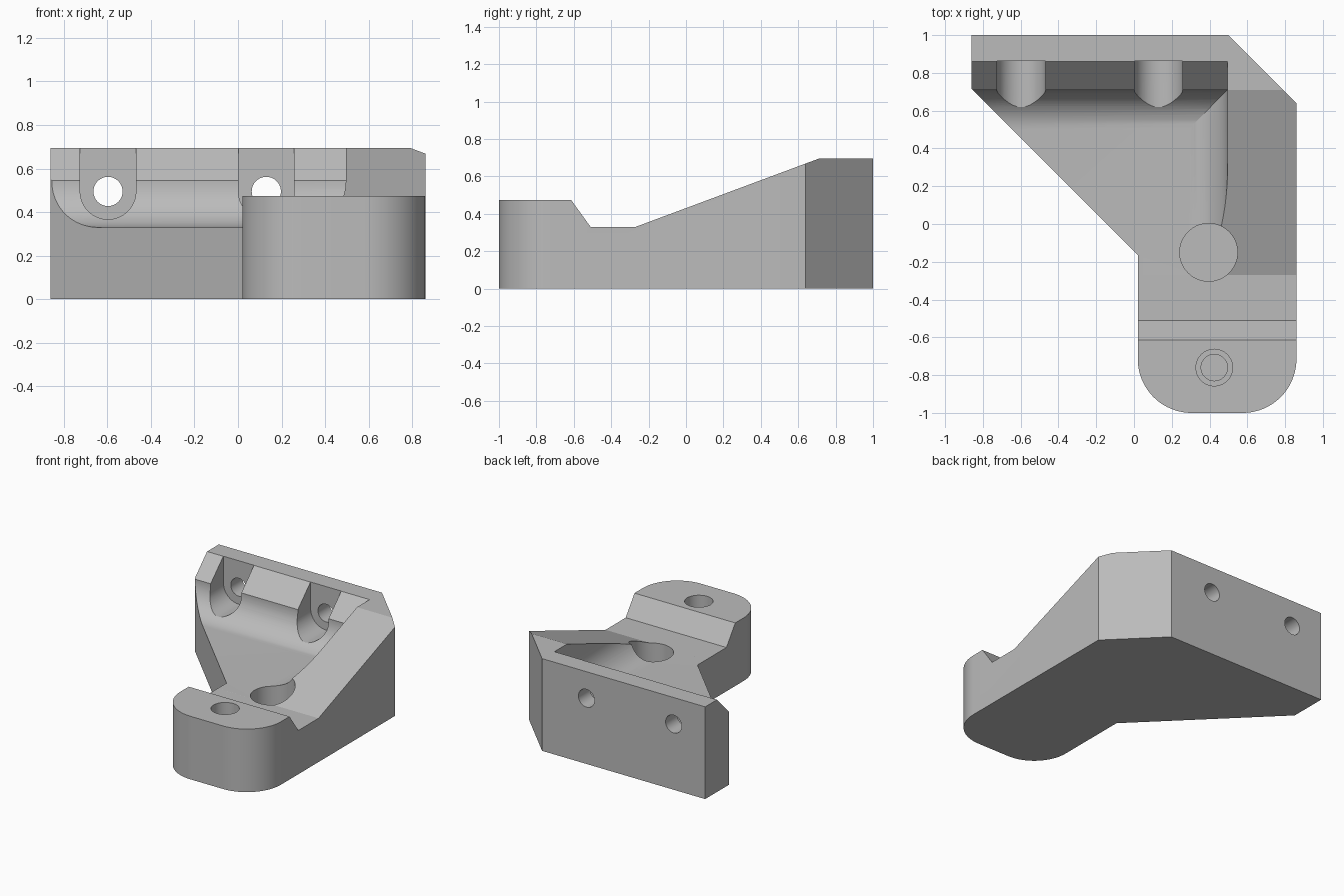
import bpy, bmesh, math
from mathutils import Vector

if "Cube" in bpy.data.objects:
    bpy.data.objects.remove(bpy.data.objects["Cube"], do_unlink=True)

grey = bpy.data.materials.new("plain grey")
grey.use_nodes = True
COLOUR = (0.5, 0.5, 0.5, 1)
grey.diffuse_color = COLOUR
grey.node_tree.nodes["Principled BSDF"].inputs["Base Color"].default_value = COLOUR


def arc(cx, cy, r, a0, a1, n=20):
    """Points along an arc, angles in degrees."""
    angles = [math.radians(a0 + (a1 - a0) * i / n) for i in range(n + 1)]
    return [(cx + r * math.cos(a), cy + r * math.sin(a)) for a in angles]


def prism(name, points, axis, start, end):
    """Extrude a closed 2D outline along x, y or z."""
    place = {"x": lambda u, v, d: (d, u, v),
             "y": lambda u, v, d: (u, d, v),
             "z": lambda u, v, d: (u, v, d)}[axis]
    shift = Vector(place(0, 0, end - start))
    bm = bmesh.new()
    base = bm.faces.new([bm.verts.new(place(u, v, start)) for u, v in points])
    made = bmesh.ops.extrude_face_region(bm, geom=[base], use_keep_orig=True)
    bmesh.ops.translate(bm, vec=shift,
                        verts=[g for g in made["geom"] if isinstance(g, bmesh.types.BMVert)])
    bmesh.ops.recalc_face_normals(bm, faces=bm.faces)
    mesh = bpy.data.meshes.new(name)
    bm.to_mesh(mesh)
    bm.free()
    mesh.materials.append(grey)
    obj = bpy.data.objects.new(name, mesh)
    bpy.context.collection.objects.link(obj)
    return obj


def combine(target, cutter, operation="DIFFERENCE"):
    """Apply a boolean and drop the cutter."""
    bpy.context.view_layer.objects.active = target
    mod = target.modifiers.new("cut", "BOOLEAN")
    mod.operation = operation
    mod.solver = "EXACT"
    mod.object = cutter
    bpy.ops.object.modifier_apply(modifier=mod.name)
    bpy.data.objects.remove(cutter, do_unlink=True)


def circle(cx, cy, r):
    return arc(cx, cy, r, 0, 360, 64)[:-1]


FLOOR, TOP = 0.33, 0.695

# Bracket body: plan outline trimmed by the side profile
plan = ([(-0.86, 1), (-0.86, 0.715), (0.02, -0.165)]
        + arc(0.305, -0.715, 0.285, 180, 270)
        + arc(0.575, -0.715, 0.285, 270, 360)
        + [(0.86, 0.64), (0.5, 1)])
side = [(-1.1, -0.1), (-1.1, 0.475), (-0.615, 0.475), (-0.51, FLOOR),
        (-0.27, FLOOR), (0.71, TOP), (1.1, TOP), (1.1, -0.1)]
bracket = prism("bracket_body", plan, "z", 0, 0.9)
combine(bracket, prism("side_trim", side, "x", -1.2, 1.2), "INTERSECT")

# Recess with filleted back and right walls and a sloped upper back wall
f = FLOOR + 0.0002
back = ([(-0.4, f)] + arc(0.5, f + 0.21, 0.21, -90, 0)
        + [(0.71, 0.545), (0.91, 0.745), (-0.4, 0.745)])
f -= 0.0004
wall = [(-1.1, f)] + arc(0.285, f + 0.21, 0.21, -90, 0) + [(0.495, 0.9), (-1.1, 0.9)]
recess = prism("recess_cutter", back, "x", -1, 0.6)
combine(recess, prism("wall_cutter", wall, "y", -0.5, 1.1), "INTERSECT")
combine(bracket, recess)

# Two screw seats open at the top, each with a through hole
for x in (-0.597, 0.13):
    seat = arc(x, 0.495, 0.128, 180, 360, 32) + [(x + 0.128, 0.9), (x - 0.128, 0.9)]
    combine(bracket, prism("seat_cutter", seat, "y", 0.45, 0.862))
    combine(bracket, prism("hole_cutter", circle(x, 0.495, 0.067), "y", 0.8, 1.1))

# Wide blind bore beside the ramp, and a stepped blind bore in the front pad
for x, y, r, bottom in ((0.395, -0.15, 0.153, 0.08),
                        (0.425, -0.76, 0.097, 0.2),
                        (0.425, -0.76, 0.07, 0.1)):
    combine(bracket, prism("bore_cutter", circle(x, y, r), "z", bottom, 0.9))

# Smooth curved walls, keep the edges crisp
bpy.ops.object.select_all(action="DESELECT")
bracket.select_set(True)
bpy.context.view_layer.objects.active = bracket
bpy.ops.object.shade_smooth_by_angle(angle=math.radians(15))
